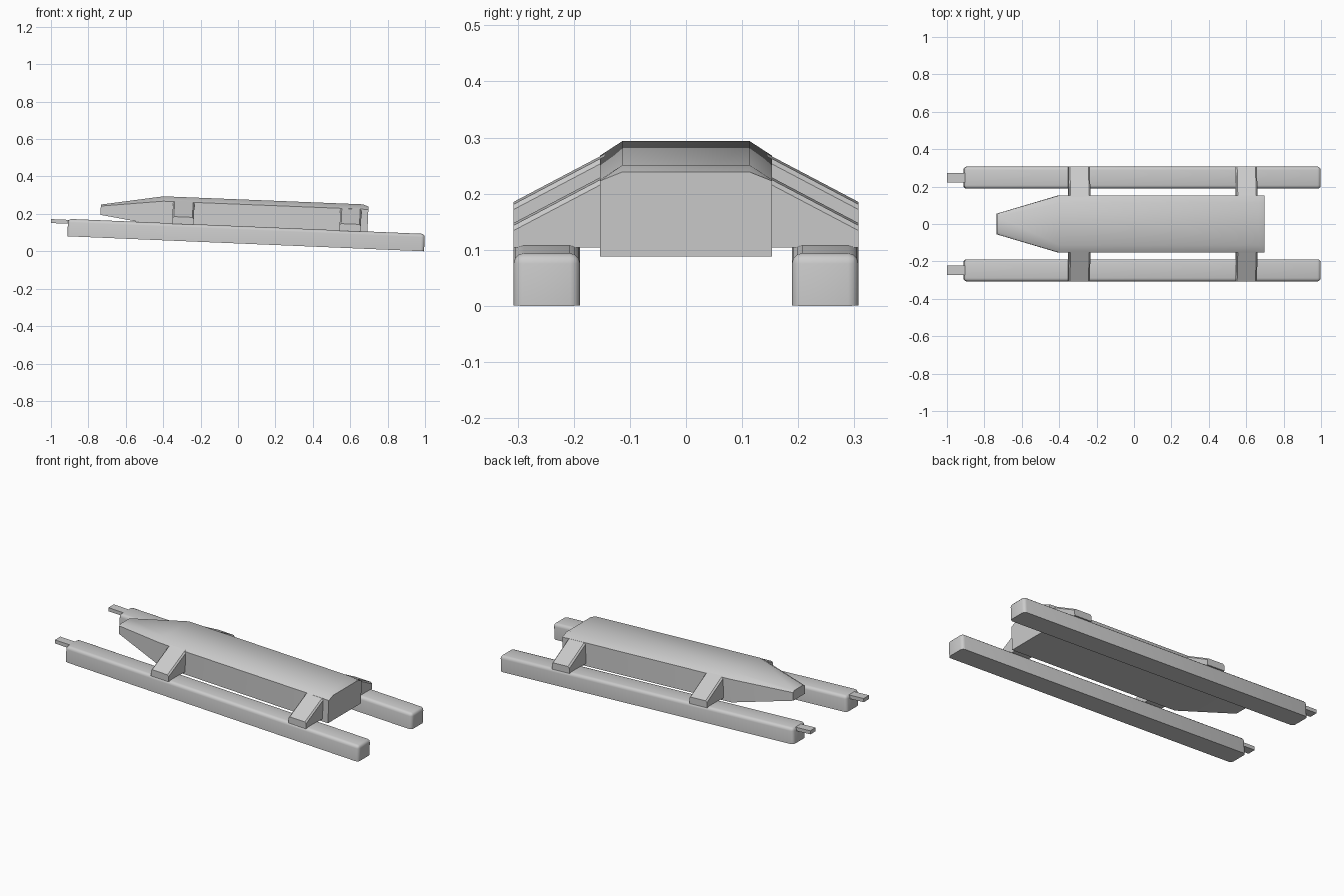
import bpy, bmesh
from mathutils import Matrix, Vector

if "Cube" in bpy.data.objects:
    bpy.data.objects.remove(bpy.data.objects["Cube"])

# the whole craft is built level, then pitched nose-up
PITCH = Matrix.Rotation(0.042, 4, 'Y')


def finish(name, bm, mirror=False, smooth=0.65):
    if mirror:
        dup = bmesh.ops.duplicate(bm, geom=bm.verts[:] + bm.edges[:] + bm.faces[:])
        vs = [g for g in dup['geom'] if isinstance(g, bmesh.types.BMVert)]
        bmesh.ops.scale(bm, vec=(1, -1, 1), verts=vs)
    bmesh.ops.recalc_face_normals(bm, faces=bm.faces[:])
    bmesh.ops.transform(bm, matrix=PITCH, verts=bm.verts[:])
    me = bpy.data.meshes.new(name)
    bm.to_mesh(me)
    bm.free()
    ob = bpy.data.objects.new(name, me)
    bpy.context.collection.objects.link(ob)
    bpy.ops.object.select_all(action='DESELECT')
    ob.select_set(True)
    bpy.context.view_layer.objects.active = ob
    bpy.ops.object.shade_smooth_by_angle(angle=smooth)


def loft(sections):
    """Closed solid through a list of equal-length rings."""
    bm = bmesh.new()
    rings = [[bm.verts.new(p) for p in s] for s in sections]
    n = len(rings[0])
    for a, b in zip(rings, rings[1:]):
        for i in range(n):
            bm.faces.new((a[i], a[(i + 1) % n], b[(i + 1) % n], b[i]))
    bm.faces.new(rings[0])
    bm.faces.new(rings[-1])
    bmesh.ops.recalc_face_normals(bm, faces=bm.faces[:])
    return bm


def box(lo, hi):
    lo, hi = Vector(lo), Vector(hi)
    rings = [[(x, lo.y, lo.z), (x, hi.y, lo.z), (x, hi.y, hi.z), (x, lo.y, hi.z)]
             for x in (lo.x, hi.x)]
    return loft(rings)


# runners: flat sharp bottom, rounded top and end corners
bm = box((-0.915, 0.189, 0.042), (0.994, 0.307, 0.135))
edges = [e for e in bm.edges if max(v.co.z for v in e.verts) > 0.1]
bmesh.ops.bevel(bm, geom=edges, offset=0.018, segments=3, profile=0.5, affect='EDGES')
finish("runners", bm, mirror=True)

# small rods at the runner tips
bm = box((-1.005, 0.223, 0.109), (-0.89, 0.273, 0.130))
finish("tip_rods", bm, mirror=True)


# central hull: chamfered box section tapering to the nose
def hull_ring(x, half, flat, bottom, corner, top):
    return [(x, -half, bottom), (x, half, bottom), (x, half, corner),
            (x, flat, top), (x, -flat, top), (x, -half, corner)]


bm = loft([
    hull_ring(-0.743, 0.055, 0.040, 0.164, 0.211, 0.219),
    hull_ring(-0.410, 0.153, 0.113, 0.117, 0.251, 0.277),
    hull_ring(0.656, 0.153, 0.113, 0.117, 0.253, 0.279),
    hull_ring(0.687, 0.153, 0.113, 0.117, 0.252, 0.268),
])
finish("hull", bm)

# sloped struts joining hull and runners
profile = [(0.14, 0.132), (0.307, 0.132), (0.307, 0.171), (0.14, 0.259)]
for name, x0, x1 in (("front_struts", -0.358, -0.243), ("rear_struts", 0.537, 0.651)):
    bm = loft([[(x, y, z) for y, z in profile] for x in (x0, x1)])
    edges = [e for e in bm.edges
             if all(v.co.z > 0.16 for v in e.verts)
             and abs(e.verts[0].co.x - e.verts[1].co.x) < 1e-4]
    bmesh.ops.bevel(bm, geom=edges, offset=0.008, segments=1, affect='EDGES')
    finish(name, bm, mirror=True)
